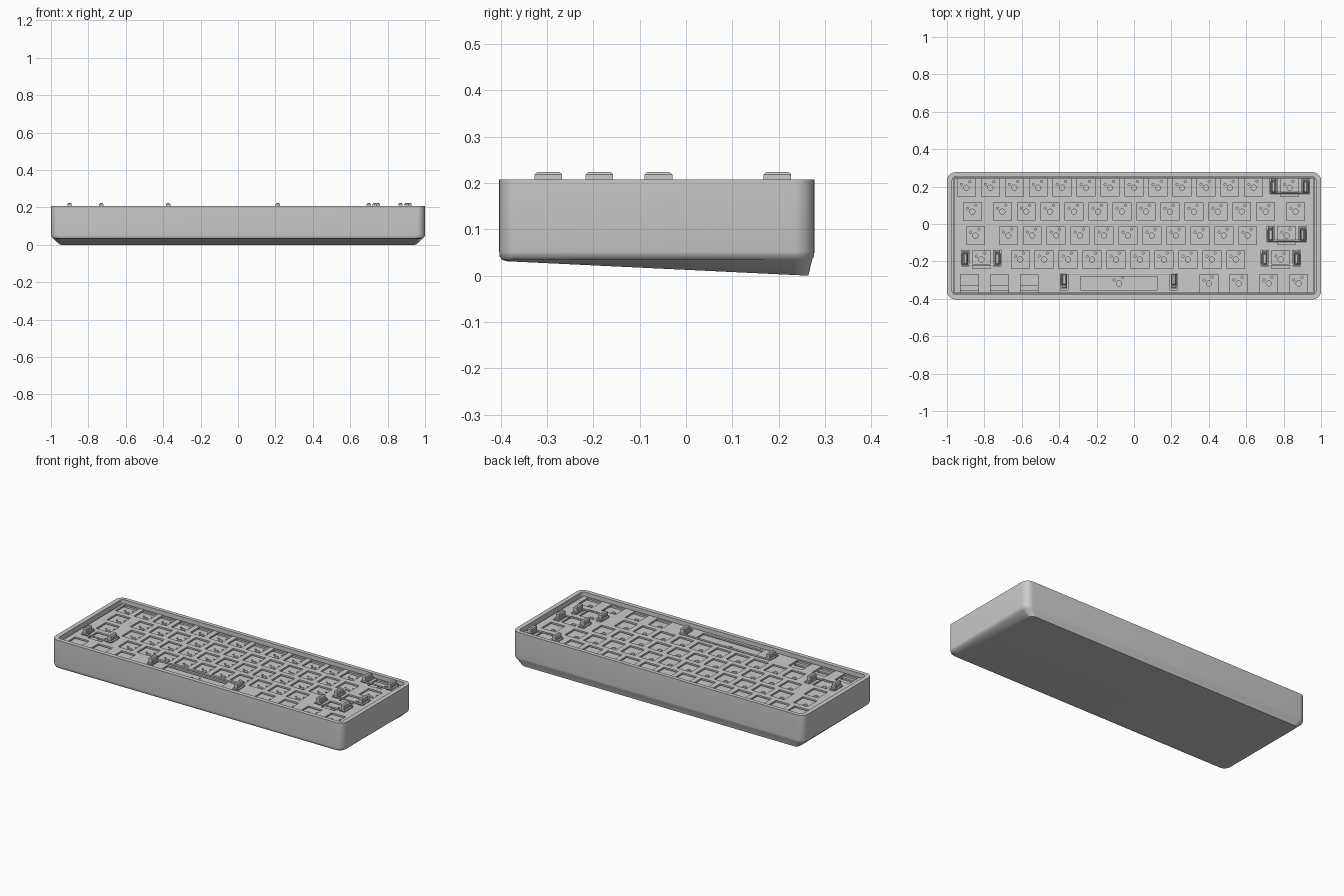
import bpy, bmesh, math
from mathutils import Matrix, Vector

if "Cube" in bpy.data.objects:
    bpy.data.objects.remove(bpy.data.objects["Cube"])

U = 0.128                      # key pitch
ROWS = [[1] * 13 + [2],
        [1.5] + [1] * 12 + [1.5],
        [1.75] + [1] * 11 + [2.25],
        [2.25] + [1] * 10 + [2.75],
        [1.25] * 3 + [6.25] + [1.25] * 4]
PLATE_Z, PCB_Z = 0.180, 0.158


def finish(name, bm, angle=None):
    bmesh.ops.recalc_face_normals(bm, faces=bm.faces)
    me = bpy.data.meshes.new(name)
    bm.to_mesh(me)
    bm.free()
    ob = bpy.data.objects.new(name, me)
    bpy.context.collection.objects.link(ob)
    if angle:
        bpy.ops.object.select_all(action='DESELECT')
        bpy.context.view_layer.objects.active = ob
        ob.select_set(True)
        bpy.ops.object.shade_smooth_by_angle(angle=math.radians(angle))
    return ob


def box(bm, c, s, bevel=0):
    m = Matrix.Translation(c) @ Matrix.Diagonal((*s, 1))
    vs = bmesh.ops.create_cube(bm, size=1, matrix=m)['verts']
    if bevel:
        top = max(v.co.z for v in vs)
        es = {e for v in vs for e in v.link_edges
              if all(abs(w.co.z - top) < 1e-5 for w in e.verts)}
        bmesh.ops.bevel(bm, geom=list(es), offset=bevel, segments=1, affect='EDGES')


def rod(bm, a, b, r, n=12):
    a, b = Vector(a), Vector(b)
    rot = (b - a).to_track_quat('Z', 'Y').to_matrix().to_4x4()
    bmesh.ops.create_cone(bm, cap_ends=True, segments=n, radius1=r, radius2=r,
                          depth=(b - a).length, matrix=Matrix.Translation((a + b) / 2) @ rot)


def rounded(x, y0, y1, r, n=8):
    pts = []
    for i, (cx, cy) in enumerate([(x - r, y1 - r), (r - x, y1 - r), (r - x, y0 + r), (x - r, y0 + r)]):
        for k in range(n + 1):
            a = math.pi / 2 * (i + k / n)
            pts.append((cx + r * math.cos(a), cy + r * math.sin(a)))
    return pts


def cut(ob, bm, name):
    cutter = finish(name, bm)
    cutter.hide_render = True
    mod = ob.modifiers.new("cut", 'BOOLEAN')
    mod.operation, mod.solver, mod.object = 'DIFFERENCE', 'EXACT', cutter
    bpy.context.view_layer.objects.active = ob
    bpy.ops.object.modifier_apply(modifier=mod.name)
    bpy.data.objects.remove(cutter)


# Case: lofted shell with a tilted underside and a tray
bm = bmesh.new()
# half width, front y, back y, corner radius, z at front, z at back
sections = [(0.953, -0.384, 0.264, 0.03, 0.031, 0.0),
            (0.988, -0.397, 0.272, 0.04, 0.034, 0.034),
            (0.997, -0.402, 0.276, 0.044, 0.042, 0.042),
            (1.000, -0.403, 0.277, 0.045, 0.052, 0.052),
            (1.000, -0.403, 0.277, 0.045, 0.207, 0.207),
            (0.972, -0.377, 0.253, 0.020, 0.207, 0.207),
            (0.972, -0.377, 0.253, 0.020, 0.080, 0.080)]
loops = []
for x, y0, y1, r, zf, zb in sections:
    loops.append([bm.verts.new((px, py, zf + (zb - zf) * (py - y0) / (y1 - y0)))
                  for px, py in rounded(x, y0, y1, r)])
for a, b in zip(loops, loops[1:]):
    for i in range(len(a)):
        j = (i + 1) % len(a)
        bm.faces.new((a[i], a[j], b[j], b[i]))
bm.faces.new(loops[0])
bm.faces.new(loops[-1])
finish("case", bm, 35)

# Key layout: centre and width of every key
keys = []
for r, row in enumerate(ROWS):
    x = -7.5 * U
    for w in row:
        keys.append((x + w * U / 2, 0.194 - r * U, w))
        x += w * U

# Switch plate and circuit board blanks
bm = bmesh.new()
box(bm, (0, -0.062, PLATE_Z), (1.92, 0.616, 0.01))
plate = finish("switch_plate", bm)
bm = bmesh.new()
box(bm, (0, -0.062, PCB_Z), (1.93, 0.62, 0.01))
board = finish("circuit_board", bm)

holes, pins, stabs = bmesh.new(), bmesh.new(), []
for x, y, w in keys:
    space = w > 6
    # Square switch opening, widened under the long bar
    box(holes, (x, y, PLATE_Z), (0.41 if space else 0.096, 0.072 if space else 0.096, 0.03))
    if y < -0.3 and x < -0.5:
        # Slots in the board at the lower left
        box(pins, (x, y - 0.025, PCB_Z), (0.11, 0.022, 0.03))
    else:
        # Centre hole with a keyhole tail, and two pin holes
        rod(pins, (x, y, PCB_Z - 0.015), (x, y, PCB_Z + 0.015), 0.014)
        for dx, dy in ((-0.026, 0.018), (0.018, 0.034)):
            rod(pins, (x + dx, y + dy, PCB_Z - 0.015), (x + dx, y + dy, PCB_Z + 0.015), 0.006, 8)
    if w >= 2:
        half = 0.293 if space else 0.085
        stabs.append((x, y + 0.012, half, -1 if space else 1))
        for s in (-1, 1):
            box(holes, (x + s * half, y + 0.008, PLATE_Z), (0.040, 0.084, 0.03))
cut(plate, holes, "switch_cutter")
cut(board, pins, "pin_cutter")

# Stabilisers: two housings with stems joined by a bent wire
for i, (x, y, half, d) in enumerate(stabs):
    bm, wire = bmesh.new(), bmesh.new()
    wy = y - d * 0.040
    for s in (-1, 1):
        sx = x + s * half
        box(bm, (sx, y + d * 0.003, 0.174), (0.030, 0.074, 0.030))
        box(bm, (sx, y - d * 0.009, 0.194), (0.026, 0.058, 0.020), 0.003)
        box(bm, (sx, y - d * 0.009, 0.210), (0.023, 0.060, 0.028), 0.006)
        box(bm, (sx, y + d * 0.030, 0.192), (0.022, 0.014, 0.010), 0.003)
        rod(wire, (sx + s * 0.013, wy, 0.189), (sx + s * 0.013, y + d * 0.02, 0.189), 0.005)
    rod(wire, (x - half - 0.017, wy, 0.189), (x + half + 0.017, wy, 0.189), 0.005)
    finish(f"stabiliser_housing_{i + 1}", bm)
    finish(f"stabiliser_wire_{i + 1}", wire, 40)
